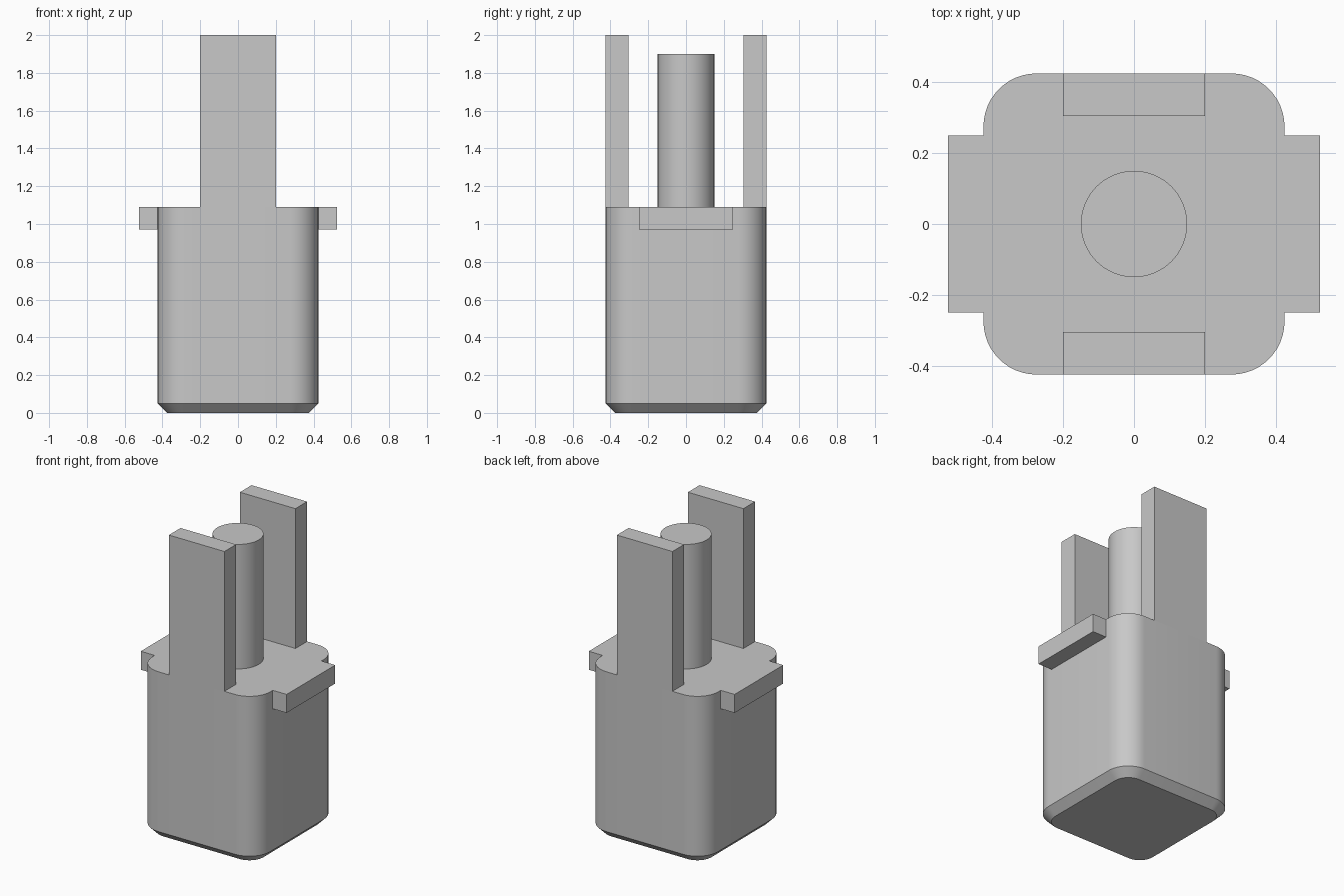
import bpy, bmesh, math

default = bpy.data.objects.get("Cube")
if default:
    bpy.data.objects.remove(default, do_unlink=True)

HALF, RADIUS, CHAMFER, DECK = 0.425, 0.15, 0.05, 1.09

grey = bpy.data.materials.new("plain grey")
grey.use_nodes = True
colour = (0.58, 0.58, 0.58, 1)
grey.diffuse_color = colour
grey.node_tree.nodes["Principled BSDF"].inputs["Base Color"].default_value = colour


def finish(name, bm, smooth=False):
    bmesh.ops.recalc_face_normals(bm, faces=bm.faces)
    mesh = bpy.data.meshes.new(name)
    bm.to_mesh(mesh)
    bm.free()
    mesh.materials.append(grey)
    obj = bpy.data.objects.new(name, mesh)
    bpy.context.collection.objects.link(obj)
    if smooth:
        bpy.ops.object.select_all(action='DESELECT')
        obj.select_set(True)
        bpy.context.view_layer.objects.active = obj
        bpy.ops.object.shade_smooth_by_angle(angle=math.radians(30))
    return obj


def box(name, low, high):
    bm = bmesh.new()
    bmesh.ops.create_cube(bm, size=1)
    for v in bm.verts:
        v.co = [a + (c + 0.5) * (b - a) for a, b, c in zip(low, high, v.co)]
    return finish(name, bm)


def rounded_square(inset, steps=12):
    """Outline of the body, moved inward by the inset."""
    centre, r = HALF - RADIUS, RADIUS - inset
    points = []
    for corner in range(4):
        mid = math.radians(45 + 90 * corner)
        cx, cy = math.copysign(centre, math.cos(mid)), math.copysign(centre, math.sin(mid))
        for i in range(steps + 1):
            a = math.radians(90 * (corner + i / steps))
            points.append((cx + r * math.cos(a), cy + r * math.sin(a)))
    return points


# Body: rounded square column with a chamfered foot
bm = bmesh.new()
rings = [[bm.verts.new((x, y, z)) for x, y in rounded_square(inset)]
         for inset, z in ((CHAMFER, 0), (0, CHAMFER), (0, DECK))]
for lower, upper in zip(rings, rings[1:]):
    for i in range(len(lower)):
        j = (i + 1) % len(lower)
        bm.faces.new((lower[i], lower[j], upper[j], upper[i]))
bm.faces.new(rings[0])
bm.faces.new(rings[-1])
finish("body", bm, smooth=True)

# Central pin
bm = bmesh.new()
top = 1.9
bmesh.ops.create_cone(bm, cap_ends=True, segments=64, radius1=0.15, radius2=0.15, depth=top - DECK)
bmesh.ops.translate(bm, verts=bm.verts, vec=(0, 0, (top + DECK) / 2))
finish("center_pin", bm, smooth=True)

# Upright plates and side tabs, one on each side
for side, plate, tab in ((-1, "front_plate", "right_tab"), (1, "back_plate", "left_tab")):
    y = sorted((side * 0.305, side * HALF))
    box(plate, (-0.2, y[0], DECK), (0.2, y[1], 2))
    x = sorted((side * HALF, side * 0.525))
    box(tab, (x[0], -0.25, 0.97), (x[1], 0.25, DECK))
